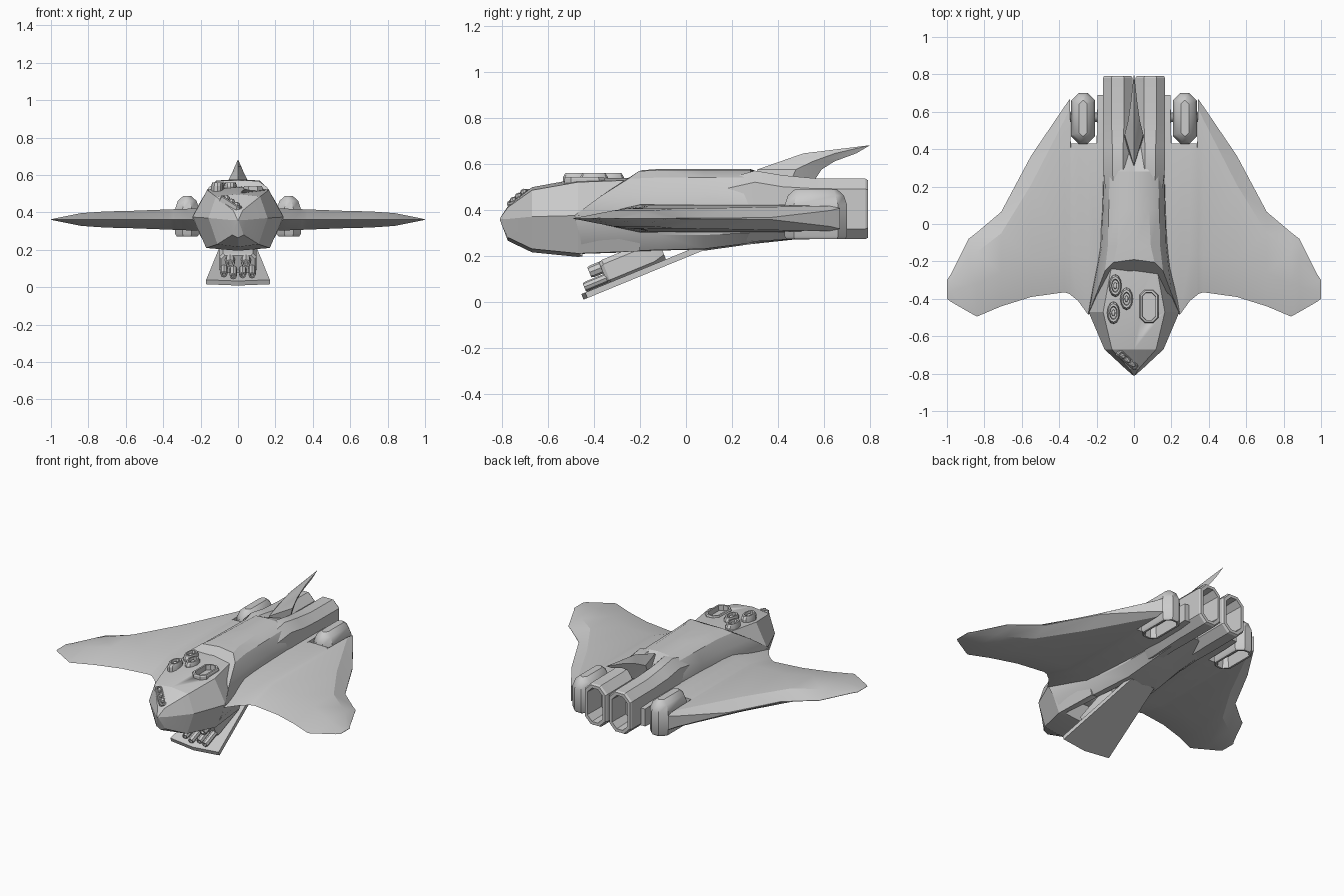
import bpy, bmesh, math
from mathutils import Matrix, Vector

if "Cube" in bpy.data.objects:
    bpy.data.objects.remove(bpy.data.objects["Cube"])


def loft(name, rings, mat=None, smooth=28):
    """Skin a list of equal-length closed rings and cap both ends."""
    bm = bmesh.new()
    vs = [[bm.verts.new(p) for p in r] for r in rings]
    n = len(rings[0])
    for a, b in zip(vs, vs[1:]):
        for i in range(n):
            j = (i + 1) % n
            bm.faces.new((a[i], a[j], b[j], b[i]))
    bm.faces.new(vs[0])
    bm.faces.new(vs[-1])
    bmesh.ops.remove_doubles(bm, verts=bm.verts, dist=1e-5)
    bmesh.ops.recalc_face_normals(bm, faces=bm.faces)
    if mat:
        bm.transform(mat)
    me = bpy.data.meshes.new(name)
    bm.to_mesh(me)
    bm.free()
    ob = bpy.data.objects.new(name, me)
    bpy.context.collection.objects.link(ob)
    bpy.ops.object.select_all(action='DESELECT')
    ob.select_set(True)
    bpy.context.view_layer.objects.active = ob
    if smooth:
        bpy.ops.object.shade_smooth_by_angle(angle=math.radians(smooth))
    return ob


def mirrored(half):
    """Half section (x, y, z) from top centre to bottom centre -> full ring."""
    return half + [(-x, y, z) for x, y, z in half[-2:0:-1]]


def octagon(cx, cy, hx, hy, c):
    return [(cx + x, cy + y) for x, y in (
        (hx, c - hy), (hx, hy - c), (hx - c, hy), (c - hx, hy),
        (-hx, hy - c), (-hx, c - hy), (c - hx, -hy), (hx - c, -hy))]


def ellipse(cx, cy, rx, ry, n=12):
    return [(cx + rx * math.cos(2 * math.pi * i / n), cy + ry * math.sin(2 * math.pi * i / n)) for i in range(n)]


def at_z(pts, z):
    return [(x, y, z) for x, y in pts]


def at_y(pts, y):
    return [(x, y, z) for x, z in pts]


def cut(ob, cutter):
    m = ob.modifiers.new("cut", 'BOOLEAN')
    m.operation, m.solver, m.object = 'DIFFERENCE', 'EXACT', cutter
    bpy.ops.object.select_all(action='DESELECT')
    ob.select_set(True)
    bpy.context.view_layer.objects.active = ob
    bpy.ops.object.modifier_apply(modifier=m.name)


# faceted nose section: (y, top z, deck x z, side x z, low x z, bottom z)
head = loft("nose_hull", [
    mirrored([(0, y, t), (dx, y, dz), (mx, y, mz), (lx, y, lz), (0, y, b)])
    for y, t, dx, dz, mx, mz, lx, lz, b in (
        (-.81, .362, .003, .362, .005, .36, .003, .357, .357),
        (-.775, .415, .025, .41, .045, .36, .03, .28, .265),
        (-.67, .498, .118, .485, .158, .37, .11, .23, .215),
        (-.47, .535, .165, .52, .243, .375, .17, .21, .195),
        (-.20, .54, .115, .53, .19, .375, .15, .22, .215))], smooth=12)

# main fuselage with raked collar at its front
def section(y, pts):
    return mirrored([(x, y, z) for x, z in pts])

front = [(0, -.19, .572), (.11, -.205, .568), (.155, -.25, .535), (.20, -.37, .46),
         (.245, -.485, .375), (.205, -.46, .28), (.165, -.45, .215), (0, -.45, .205)]
body = loft("fuselage", [
    mirrored(front),
    section(-.12, [(0, .577), (.09, .572), (.14, .54), (.172, .47), (.185, .375), (.175, .29), (.13, .225), (0, .215)]),
    section(.08, [(0, .577), (.08, .572), (.135, .54), (.165, .47), (.172, .375), (.16, .29), (.11, .23), (0, .222)]),
    section(.28, [(0, .577), (.07, .572), (.13, .54), (.16, .47), (.165, .38), (.15, .30), (.1, .255), (0, .25)]),
    section(.56, [(0, .44), (.04, .48), (.09, .51), (.15, .48), (.16, .40), (.155, .32), (.1, .28), (0, .31)])])

# belly bay and deck hatch recess
bay = loft("bay_cutter", [at_z([(-.14, -.45), (.14, -.45), (.075, .06), (-.075, .06)], z) for z in (.1, .32)])
hatch_cut = loft("hatch_cutter", [at_z(octagon(.08, -.44, .038, .075, .02), z) for z in (.505, .7)])
cut(head, bay)
cut(body, bay)
cut(head, hatch_cut)
for c in (bay, hatch_cut):
    bpy.data.objects.remove(c)

# wing stations: x, leading y, ridge y, rear y, trailing y, half thickness, trailing half thickness
stations = (
    (.14, -.42, -.21, .60, .69, .060, .055), (.195, -.46, -.20, .60, .69, .060, .055),
    (.20, -.465, -.20, .40, .43, .060, .058), (.245, -.485, -.18, .40, .43, .058, .058),
    (.30, -.41, -.16, .40, .43, .057, .057), (.338, -.38, -.162, .40, .43, .056, .056),
    (.342, -.375, -.163, .62, .67, .055, .045), (.37, -.365, -.165, .56, .63, .054, .035),
    (.55, -.39, -.18, .21, .365, .047, .004), (.71, -.44, -.26, -.05, .065, .043, .002),
    (.84, -.495, -.32, -.15, -.045, .034, .001), (.885, -.47, -.33, -.18, -.08, .025, .001),
    (.98, -.415, -.36, -.31, -.27, .006, .001), (1.0, -.40, -.37, -.33, -.30, .001, .001))
for s, side in ((1, "right"), (-1, "left")):
    loft(side + "_wing", [[(s * x, l, .362), (s * x, r, .362 + h), (s * x, e, .362 + h), (s * x, t, .362 + k),
                           (s * x, t, .362 - k), (s * x, e, .362 - h), (s * x, r, .362 - h)]
                          for x, l, r, e, t, h, k in stations], smooth=20)

    # twin tall engine tubes with hollow nozzles: y, low z, high z, inset, chamfer
    loft(side + "_engine", [at_y(octagon(s * .087, (a + b) / 2, .079 - i, (b - a) / 2 - i, c), y)
                            for y, a, b, i, c in (
        (.12, .26, .54, .02, .04), (.30, .262, .570, 0, .05), (.42, .27, .55, 0, .05),
        (.56, .272, .537, 0, .045), (.78, .272, .535, 0, .045), (.792, .272, .535, .007, .042),
        (.792, .272, .535, .025, .034), (.66, .272, .535, .032, .03))], smooth=25)

    # upright thruster pods, open underneath, with a hinge axle
    loft(side + "_thruster_pod", [at_z(octagon(s * .272, .565, .064 - i, .136 - i, c), z) for z, i, c in (
        (.34, .03, .02), (.272, .02, .025), (.272, .008, .035), (.285, 0, .04), (.42, 0, .04),
        (.462, .014, .036), (.487, .042, .018))], smooth=35)
    loft(side + "_pod_axle", [[(s * x, y, z) for y, z in ellipse(.57, .385, .025, .025)] for x in (.15, .343)])

# dorsal fin: z, leading y, trailing y, half width
loft("tail_fin", [[(0, a, z), (w, a + (b - a) * .6, z), (0, b, z), (-w, a + (b - a) * .6, z)] for z, a, b, w in (
    (.50, .30, .54, .05), (.575, .31, .59, .05), (.61, .41, .645, .032),
    (.645, .51, .74, .018), (.68, .795, .80, .001))], smooth=20)

# deck cups with inner domes, and hatch rim
for i, (x, y) in enumerate(((-.1, -.33), (-.04, -.40), (-.11, -.475))):
    loft(f"deck_cup_{i + 1}", [at_z(ellipse(x, y, .034 * k, .06 * k), z) for k, z in (
        (1, .50), (1, .542), (.82, .56), (.6, .56), (.52, .54), (.3, .54), (.27, .552), (.1, .556))])
rim = [at_z(octagon(.08, -.44, .05 - i, .088 - i, .027 - i * .5), z)
       for i, z in ((0, .51), (0, .535), (.004, .542), (.014, .542), (.016, .51), (0, .51))]
loft("hatch_rim", rim[:-1], smooth=20)

# sensor strip with three lenses along the nose edge
p0, p1 = Vector((-.085, -.685, .482)), Vector((.012, -.768, .418))
frame = Matrix.Translation((p0 + p1) / 2) @ (p1 - p0).to_track_quat('Y', 'Z').to_matrix().to_4x4()
L = (p1 - p0).length / 2
loft("sensor_strip", [at_z(octagon(0, 0, .02 - i, L - i, .01), z) for i, z in (
    (0, -.02), (0, .008), (.004, .012), (.008, .012), (.009, .004))], frame)
for k in (-1, 0, 1):
    loft(f"sensor_lens_{k + 2}", [at_z(ellipse(0, k * L * .55, r, r * 1.2, 8), z) for r, z in (
        (.013, 0), (.013, .014), (.008, .022), (.002, .024))], frame)

# lowered ramp, hinged at the belly
ramp = Matrix.Translation((0, .08, .225)) @ Matrix.Rotation(.39, 4, 'X')
loft("belly_ramp", [at_z([(-.085, 0), (-.17, -.55), (0, -.568), (.17, -.55), (.085, 0)], z)
                    for z in (0, .026)], ramp, smooth=0)

# weapon pack and barrels lying on the ramp
loft("weapon_pack", [at_y(octagon(0, .073, hx, hz, .02), y) for y, hx, hz in (
    (-.445, .09, .05), (-.43, .1, .057), (-.22, .1, .057), (-.17, .08, .045))], ramp)
barrels = ((-.042, .10, .027, -.50), (.042, .10, .027, -.50), (-.075, .05, .02, -.53),
           (-.025, .045, .02, -.545), (.025, .045, .02, -.53), (.075, .05, .02, -.545))
for i, (x, z, r, y) in enumerate(barrels):
    loft(f"barrel_{i + 1}", [at_y(ellipse(x, z, r * k, r * k, 8), yy) for k, yy in (
        (1, -.40), (1, y + .012), (.85, y), (.5, y), (.45, y + .03))], ramp)
